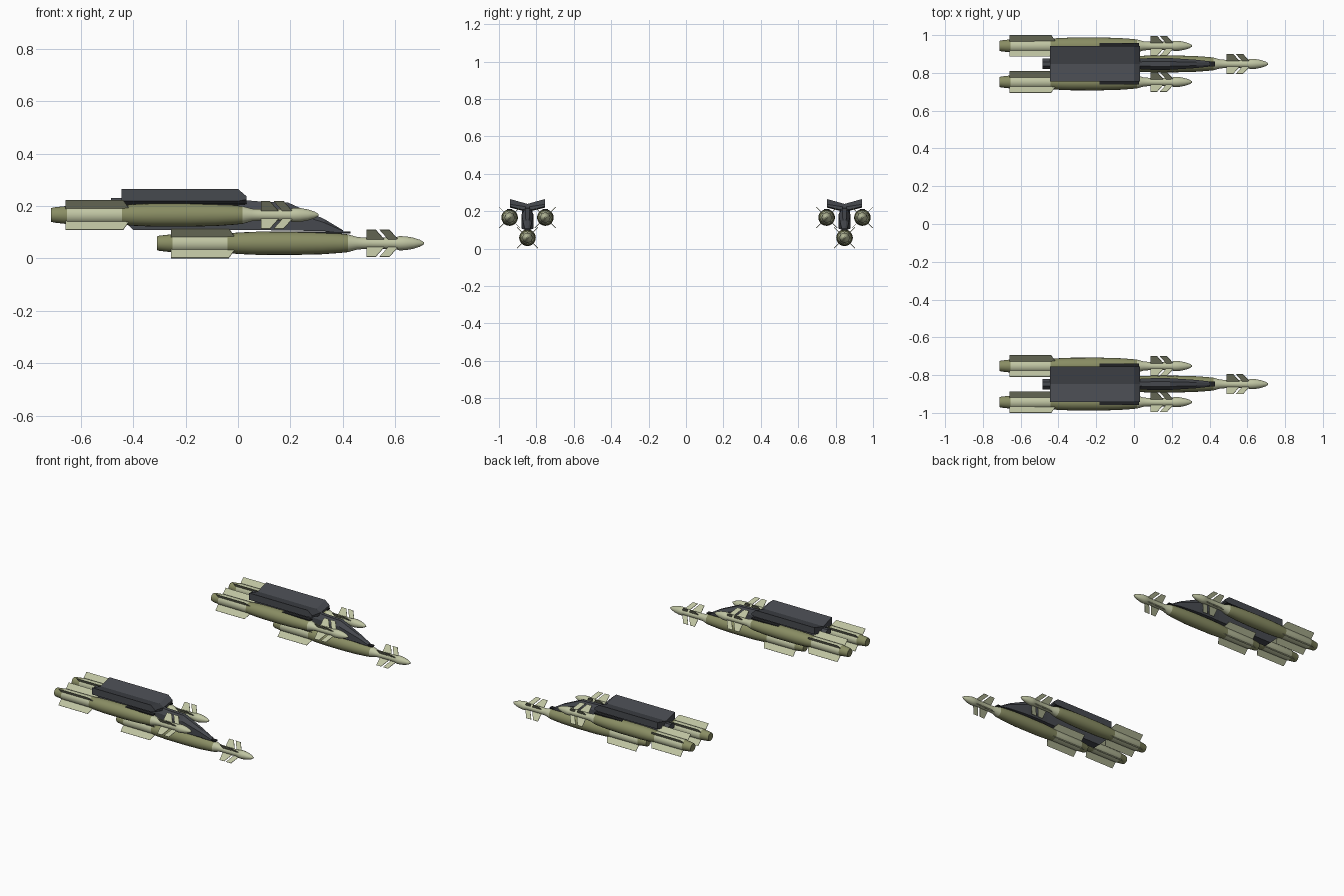
import bpy, bmesh, math
from mathutils import Vector

if "Cube" in bpy.data.objects:
    bpy.data.objects.remove(bpy.data.objects["Cube"])


def material(name, rgb):
    m = bpy.data.materials.new(name)
    m.diffuse_color = (*rgb, 1)
    m.use_nodes = True
    m.node_tree.nodes["Principled BSDF"].inputs["Base Color"].default_value = m.diffuse_color
    return m


OLIVE = material("olive", (0.25, 0.265, 0.125))
KHAKI = material("light khaki", (0.52, 0.55, 0.36))
GREY = material("dark grey", (0.062, 0.067, 0.078))
BLACK = material("near black", (0.015, 0.016, 0.018))


def finish(name, bm, mats, smooth=False):
    bmesh.ops.recalc_face_normals(bm, faces=bm.faces)
    me = bpy.data.meshes.new(name)
    bm.to_mesh(me)
    bm.free()
    for m in mats:
        me.materials.append(m)
    ob = bpy.data.objects.new(name, me)
    bpy.context.collection.objects.link(ob)
    if smooth:
        bpy.ops.object.select_all(action='DESELECT')
        ob.select_set(True)
        bpy.context.view_layer.objects.active = ob
        bpy.ops.object.shade_smooth_by_angle(angle=math.radians(35))
    return ob


def loft(bm, rings):
    """Skin a list of equal-length point rings and cap the ends."""
    vs = [[bm.verts.new(p) for p in r] for r in rings]
    n = len(vs[0])
    for a, b in zip(vs, vs[1:]):
        for i in range(n):
            j = (i + 1) % n
            bm.faces.new((a[i], a[j], b[j], b[i]))
    bm.faces.new(vs[0])
    bm.faces.new(vs[-1])


# Bomb profile along x (0 = tail, 1.42-0.40 = nose tip): x, radius
PROFILE = [(-0.31, 0.026), (-0.30, 0.029), (-0.255, 0.034), (-0.25, 0.036),
           (-0.04, 0.037), (0.0, 0.041), (0.07, 0.044), (0.22, 0.0445),
           (0.32, 0.042), (0.39, 0.037), (0.42, 0.034), (0.455, 0.024),
           (0.48, 0.022), (0.60, 0.022), (0.615, 0.027), (0.64, 0.0265),
           (0.67, 0.021), (0.695, 0.013), (0.71, 0.004)]
SIDES = 20
# Fin outlines: x and distance from the bomb axis
FINS = {
    "tail_fins": [[(-0.255, 0.03), (-0.255, 0.0795), (-0.035, 0.0795), (-0.01, 0.03)]],
    "nose_fins": [[(0.49, 0.015), (0.49, 0.074), (0.525, 0.074), (0.562, 0.015)],
                  [(0.577, 0.015), (0.54, 0.074), (0.577, 0.074), (0.615, 0.015)]],
}


def bomb(name, dx, y, z):
    # body with light tail sleeve and light nose section
    bm = bmesh.new()
    loft(bm, [[(x + dx, y + r * math.cos(2 * math.pi * i / SIDES),
                z + r * math.sin(2 * math.pi * i / SIDES)) for i in range(SIDES)]
              for x, r in PROFILE])
    for f in bm.faces:
        x = f.calc_center_median().x - dx
        f.material_index = int(-0.25 < x < -0.03 or x > 0.42)
    finish(name + "_body", bm, [OLIVE, KHAKI], True)
    # crossed fins
    for part, outlines in FINS.items():
        bm = bmesh.new()
        for k in range(4):
            a = math.radians(45 + 90 * k)
            out = Vector((0, math.cos(a), math.sin(a)))
            side = Vector((0, -math.sin(a), math.cos(a))) * 0.0015
            for o in outlines:
                pts = [Vector((x + dx, y, z)) + out * r for x, r in o]
                loft(bm, [[p - side for p in pts], [p + side for p in pts]])
        finish(name + "_" + part, bm, [KHAKI])
    # mounting plate on top of the body
    bm = bmesh.new()
    loft(bm, [[(x + dx, y - 0.014, z + 0.038), (x + dx, y + 0.014, z + 0.038),
               (x + dx, y + 0.014, z + 0.0445), (x + dx, y - 0.014, z + 0.0445)]
              for x in (0.22, 0.43)])
    finish(name + "_mount", bm, [BLACK])


# Rack spine stations: x, half width, bottom z, top z
SPINE = [(-0.485, 0.028, 0.195, 0.23), (-0.40, 0.028, 0.108, 0.23),
         (0.03, 0.028, 0.108, 0.222), (0.09, 0.031, 0.108, 0.217),
         (0.19, 0.031, 0.107, 0.214), (0.33, 0.022, 0.104, 0.15),
         (0.40, 0.014, 0.10, 0.108)]


def rack(name, y):
    bm = bmesh.new()
    rings = []
    for x, w, b, t in SPINE:
        s = t - 0.3 * (t - b)
        rings.append([(x, y - w, b), (x, y + w, b), (x, y + w, s),
                      (x, y + 0.4 * w, t), (x, y - 0.4 * w, t), (x, y - w, s)])
    loft(bm, rings)
    finish(name + "_spine", bm, [GREY])
    # V-shaped upper carrier with a bevelled front end
    bm = bmesh.new()
    rings = []
    for x, drop, lift in ((-0.445, 0, 0), (0.0, 0, 0), (0.033, 0.028, 0.006)):
        sec = [(-0.094, 0.265 - drop), (0, 0.239 - drop * 0.6), (0.094, 0.265 - drop),
               (0.094, 0.219 + lift), (0.028, 0.203 + lift), (-0.028, 0.203 + lift),
               (-0.094, 0.219 + lift)]
        rings.append([(x, y + v, z) for v, z in sec])
    loft(bm, rings)
    finish(name + "_carrier", bm, [GREY])


for label, yc in (("left", 0.8475), ("right", -0.8475)):
    rack(label + "_rack", yc)
    bomb(label + "_lower_bomb", 0, yc, 0.058)
    bomb(label + "_outer_bomb", -0.403, yc + 0.0955, 0.166)
    bomb(label + "_inner_bomb", -0.403, yc - 0.0955, 0.166)
